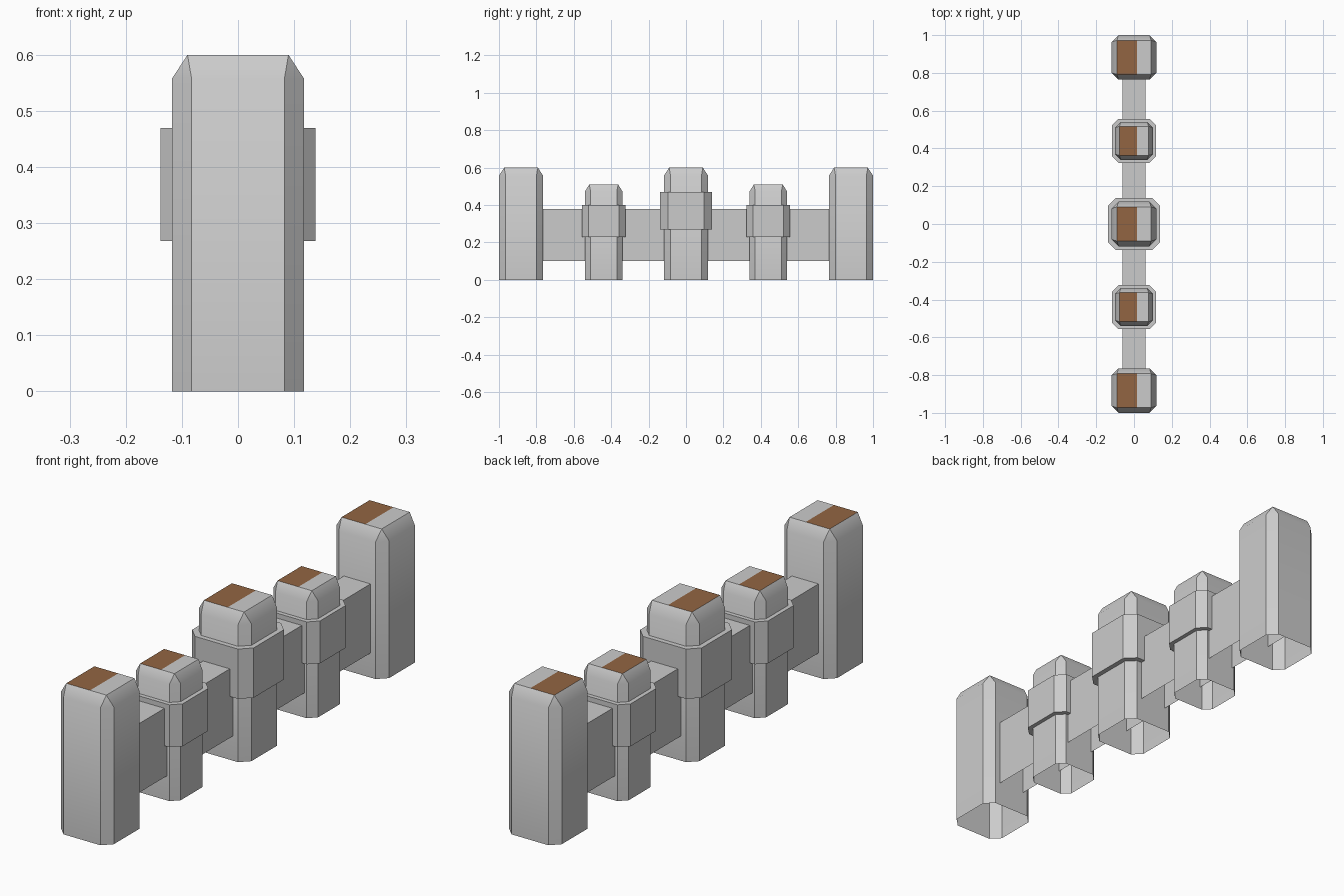
import bpy, bmesh, math

if "Cube" in bpy.data.objects:
    bpy.data.objects.remove(bpy.data.objects["Cube"])


def material(name, rgb):
    m = bpy.data.materials.new(name)
    m.diffuse_color = (*rgb, 1)
    m.use_nodes = True
    m.node_tree.nodes["Principled BSDF"].inputs["Base Color"].default_value = m.diffuse_color
    return m


GREY = material("pale grey", (0.60, 0.60, 0.60))
BROWN = material("brown", (0.29, 0.13, 0.055))


def octagon(bm, h, z):
    """Square of half width h with cut corners."""
    c = h * 0.7
    pts = [(h, -c), (h, c), (c, h), (-c, h), (-h, c), (-h, -c), (-c, -h), (c, -h)]
    return [bm.verts.new((x, y, z)) for x, y in pts]


def loft(bm, profile):
    """Skin octagons given as (half width, height); returns the last ring."""
    rings = [octagon(bm, h, z) for h, z in profile]
    for a, b in zip(rings, rings[1:]):
        for i in range(8):
            j = (i + 1) % 8
            bm.faces.new((a[i], a[j], b[j], b[i]))
    return rings[-1]


def finish(bm, name, y=0):
    # smooth the gentle bevel, keep every other edge sharp
    bm.normal_update()
    for f in bm.faces:
        f.smooth = True
    for e in bm.edges:
        e.smooth = e.calc_face_angle(math.pi) < math.radians(40)
    me = bpy.data.meshes.new(name)
    bm.to_mesh(me)
    bm.free()
    me.materials.append(GREY)
    me.materials.append(BROWN)
    ob = bpy.data.objects.new(name, me)
    ob.location.y = y
    bpy.context.collection.objects.link(ob)


def post(name, y, h, height, bevel, top):
    # open-bottomed post with a tapered square top
    bm = bmesh.new()
    r = loft(bm, [(h, 0), (h, height - bevel)])
    s = [bm.verts.new((a * top, b * top, height))
         for a, b in ((1, 1), (-1, 1), (-1, -1), (1, -1))]
    for k in range(4):
        bm.faces.new((r[2 * k], r[2 * k + 1], s[k], s[k - 1]))
        bm.faces.new((r[2 * k + 1], r[(2 * k + 2) % 8], s[k]))
    cap = bm.faces.new(s)
    # brown part of the top
    bmesh.ops.bisect_plane(bm, geom=[cap, *cap.edges, *cap.verts],
                           plane_co=(0.017, 0, 0), plane_no=(1, 0, 0))
    bm.normal_update()
    for f in bm.faces:
        if f.normal.z > 0.99 and f.calc_center_median().x < 0.017:
            f.material_index = 1
    finish(bm, name, y)


def collar(name, y, inner, outer, z0, z1):
    bm = bmesh.new()
    loft(bm, [(inner, z0), (outer, z0), (outer, z1), (inner, z1)])
    finish(bm, name, y)


# centre post
post("centre_post", 0, 0.118, 0.60, 0.043, 0.09)
collar("centre_collar", 0, 0.118, 0.138, 0.268, 0.47)

# mirrored posts on both sides
for side, s in (("front", -1), ("back", 1)):
    post(side + "_end_post", s * 0.882, 0.118, 0.60, 0.043, 0.09)
    post(side + "_middle_post", s * 0.44, 0.10, 0.51, 0.037, 0.077)
    collar(side + "_middle_collar", s * 0.44, 0.10, 0.117, 0.228, 0.40)

# connecting rail, open underneath
bm = bmesh.new()
path = [(0.06, 0.10), (0.06, 0.38), (-0.06, 0.38), (-0.06, 0.10)]
rows = [[bm.verts.new((x, y, z)) for x, z in path] for y in (-0.86, 0.86)]
for i in range(3):
    bm.faces.new((rows[0][i], rows[1][i], rows[1][i + 1], rows[0][i + 1]))
finish(bm, "rail")
